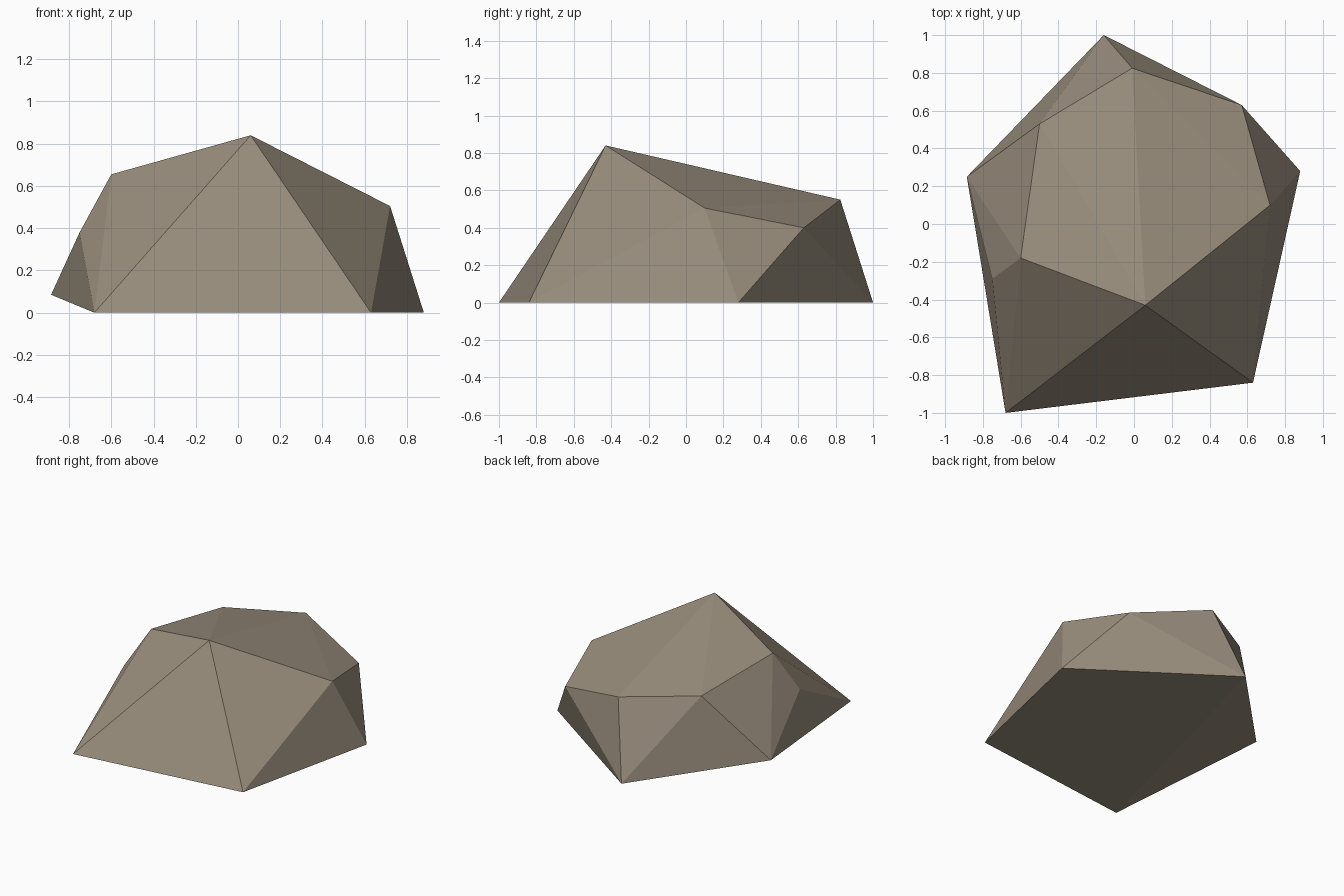
import bpy
import bmesh

cube = bpy.data.objects.get("Cube")
if cube:
    bpy.data.objects.remove(cube, do_unlink=True)

# Stone colour
stone = bpy.data.materials.new("warm_grey_stone")
stone.use_nodes = True
colour = (0.32, 0.27, 0.205, 1.0)
stone.diffuse_color = colour
shader = stone.node_tree.nodes["Principled BSDF"]
shader.inputs["Base Color"].default_value = colour
shader.inputs["Roughness"].default_value = 0.9

# Corners of the boulder, from the ground up
base = [(-0.68, -1.0, 0), (0.63, -0.84, 0), (0.88, 0.28, 0),
        (-0.16, 1.0, 0), (-0.885, 0.25, 0.085)]
shoulder = [(-0.75, -0.29, 0.38), (0.72, 0.10, 0.505), (0.57, 0.63, 0.40)]
crown = [(-0.01, 0.825, 0.55), (-0.5, 0.53, 0.575),
         (-0.6, -0.18, 0.655), (0.06, -0.43, 0.84)]

# Wrap the corners in a faceted convex skin
bm = bmesh.new()
for corner in base + shoulder + crown:
    bm.verts.new(corner)
hull = bmesh.ops.convex_hull(bm, input=bm.verts[:])
loose = [v for v in hull["geom_interior"] if isinstance(v, bmesh.types.BMVert)]
if loose:
    bmesh.ops.delete(bm, geom=loose, context='VERTS')
bmesh.ops.recalc_face_normals(bm, faces=bm.faces[:])
for face in bm.faces:
    face.smooth = False

mesh = bpy.data.meshes.new("boulder")
bm.to_mesh(mesh)
bm.free()
mesh.materials.append(stone)
boulder = bpy.data.objects.new("boulder", mesh)
bpy.context.collection.objects.link(boulder)
